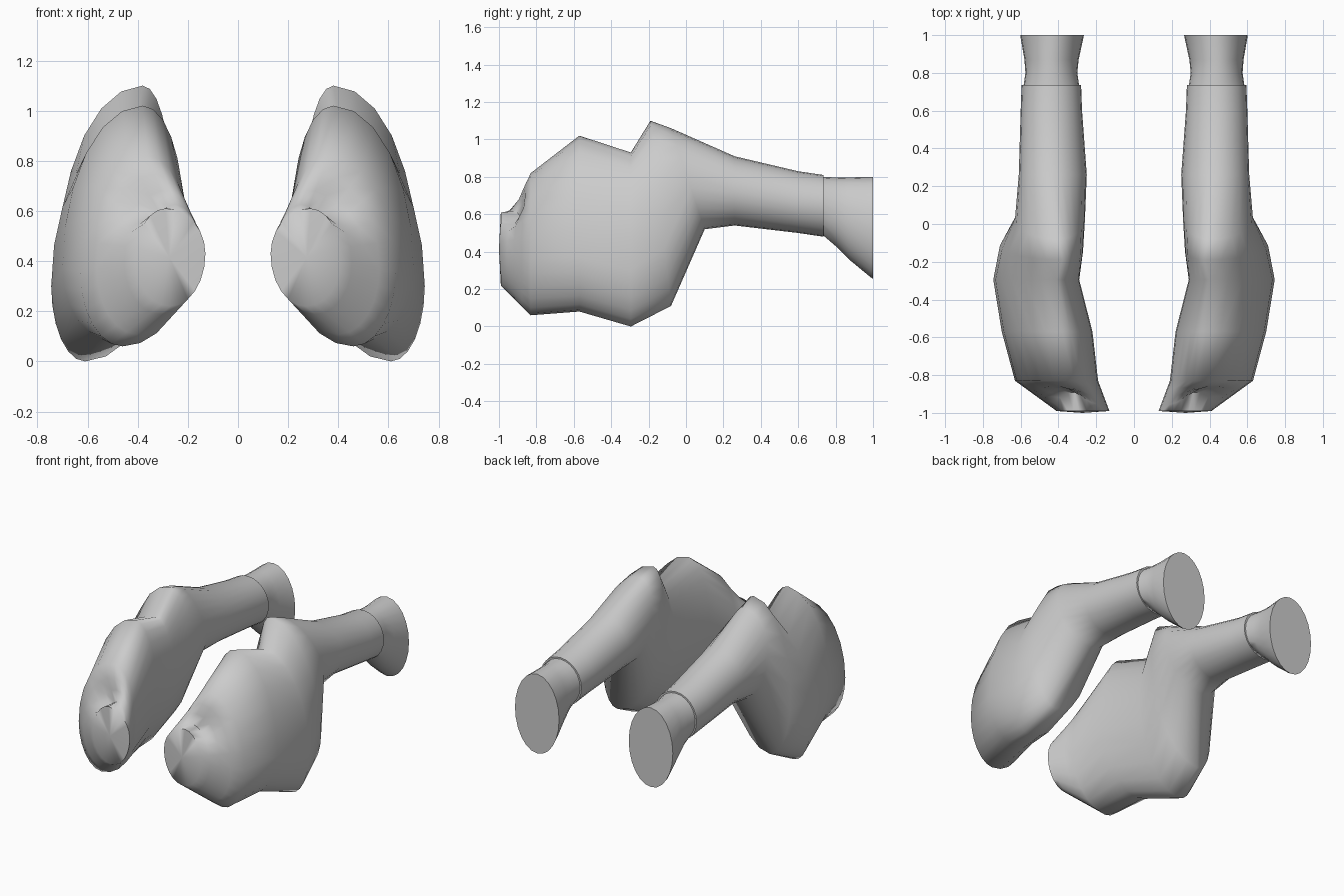
import bpy, bmesh, math

if "Cube" in bpy.data.objects:
    bpy.data.objects.remove(bpy.data.objects["Cube"])

SEG = 6  # segments per quarter of a cross-section

grey = bpy.data.materials.new("light grey")
grey.diffuse_color = (0.6, 0.6, 0.6, 1)
grey.use_nodes = True
grey.node_tree.nodes["Principled BSDF"].inputs["Base Color"].default_value = grey.diffuse_color

# cross-sections: y top, y bottom, (top x, z), (bottom x, z), (inner x, z), (outer x, z)
ARM = [
    (-.99, -.99, (.29, .61), (.27, .22), (.13, .43), (.41, .40)),
    (-.83, -.83, (.36, .82), (.46, .06), (.19, .45), (.63, .36)),
    (-.57, -.57, (.38, 1.02), (.49, .08), (.22, .60), (.70, .37)),
    (-.295, -.295, (.41, .93), (.61, .00), (.29, .58), (.745, .30)),
    (-.19, -.08, (.38, 1.10), (.58, .11), (.27, .70), (.71, .42)),
    (-.08, .10, (.40, 1.06), (.45, .52), (.26, .76), (.63, .74)),
    (.26, .26, (.43, .91), (.43, .54), (.25, .72), (.61, .72)),
    (.60, .60, (.44, .83), (.44, .50), (.275, .66), (.60, .66)),
    (.735, .735, (.44, .81), (.44, .48), (.28, .645), (.595, .645)),
]
CUFF = [
    (.73, .73, (.44, .80), (.44, .49), (.29, .645), (.585, .645)),
    (.80, .80, (.44, .797), (.44, .43), (.30, .62), (.575, .62)),
    (.87, .87, (.44, .797), (.44, .36), (.293, .58), (.58, .58)),
    (.985, .985, (.433, .80), (.433, .265), (.268, .53), (.60, .53)),
    (1.0, 1.0, (.433, .80), (.433, .255), (.265, .53), (.60, .53)),
]


def section(y_top, y_bot, top, bot, inner, outer):
    """Egg-shaped ring made of four quarter ellipses."""
    pts = []
    for a, b, start_vertical in ((top, outer, True), (outer, bot, False),
                                 (bot, inner, True), (inner, top, False)):
        for i in range(SEG):
            t = i / SEG * math.pi / 2
            s, c = math.sin(t), math.cos(t)
            if start_vertical:
                x, z = a[0] + (b[0] - a[0]) * s, b[1] + (a[1] - b[1]) * c
            else:
                x, z = b[0] + (a[0] - b[0]) * c, a[1] + (b[1] - a[1]) * s
            f = (z - bot[1]) / (top[1] - bot[1])
            pts.append((x, y_bot + (y_top - y_bot) * f, z))
    return pts


def blend(r1, r2, f):
    return [tuple(a + (b - a) * f for a, b in zip(p, q)) for p, q in zip(r1, r2)]


def dent(ring):
    """Press a small hollow into the upper outer side of the tip."""
    out = []
    for x, y, z in ring:
        w = math.exp(-((x - .36) / .10) ** 2 - ((z - .63) / .10) ** 2)
        out.append((x - .03 * w, y + .07 * w, z - .05 * w))
    return out


def loft(name, rings, side, fan_tip=False):
    bm = bmesh.new()
    loops = [[bm.verts.new((side * x, y, z)) for x, y, z in r] for r in rings]
    n = len(loops[0])
    for a, b in zip(loops, loops[1:]):
        for i in range(n):
            j = (i + 1) % n
            bm.faces.new((a[i], a[j], b[j], b[i]))
    if fan_tip:
        # rounded tip closed by an inner ring and a centre
        mid = [sum(v.co[k] for v in loops[0]) / n for k in range(3)]
        c = bm.verts.new((mid[0], -1.0, mid[2]))
        for i in range(n):
            bm.faces.new((loops[0][i], loops[0][(i + 1) % n], c))
    else:
        bm.faces.new(loops[0])
    bm.faces.new(loops[-1])
    bmesh.ops.recalc_face_normals(bm, faces=bm.faces)
    me = bpy.data.meshes.new(name)
    bm.to_mesh(me)
    bm.free()
    me.materials.append(grey)
    ob = bpy.data.objects.new(name, me)
    bpy.context.collection.objects.link(ob)
    bpy.ops.object.select_all(action='DESELECT')
    ob.select_set(True)
    bpy.context.view_layer.objects.active = ob
    bpy.ops.object.shade_smooth_by_angle(angle=math.radians(75))


arm = [section(*r) for r in ARM]
tip = [arm[0]] + [dent(blend(arm[0], arm[1], f)) for f in (.2, .45, .7)]
arm = tip + arm[1:]
cuff = [section(*r) for r in CUFF]

for label, side in (("left", -1), ("right", 1)):
    loft(label + "_arm", arm, side, fan_tip=True)
    loft(label + "_cuff", cuff, side)
